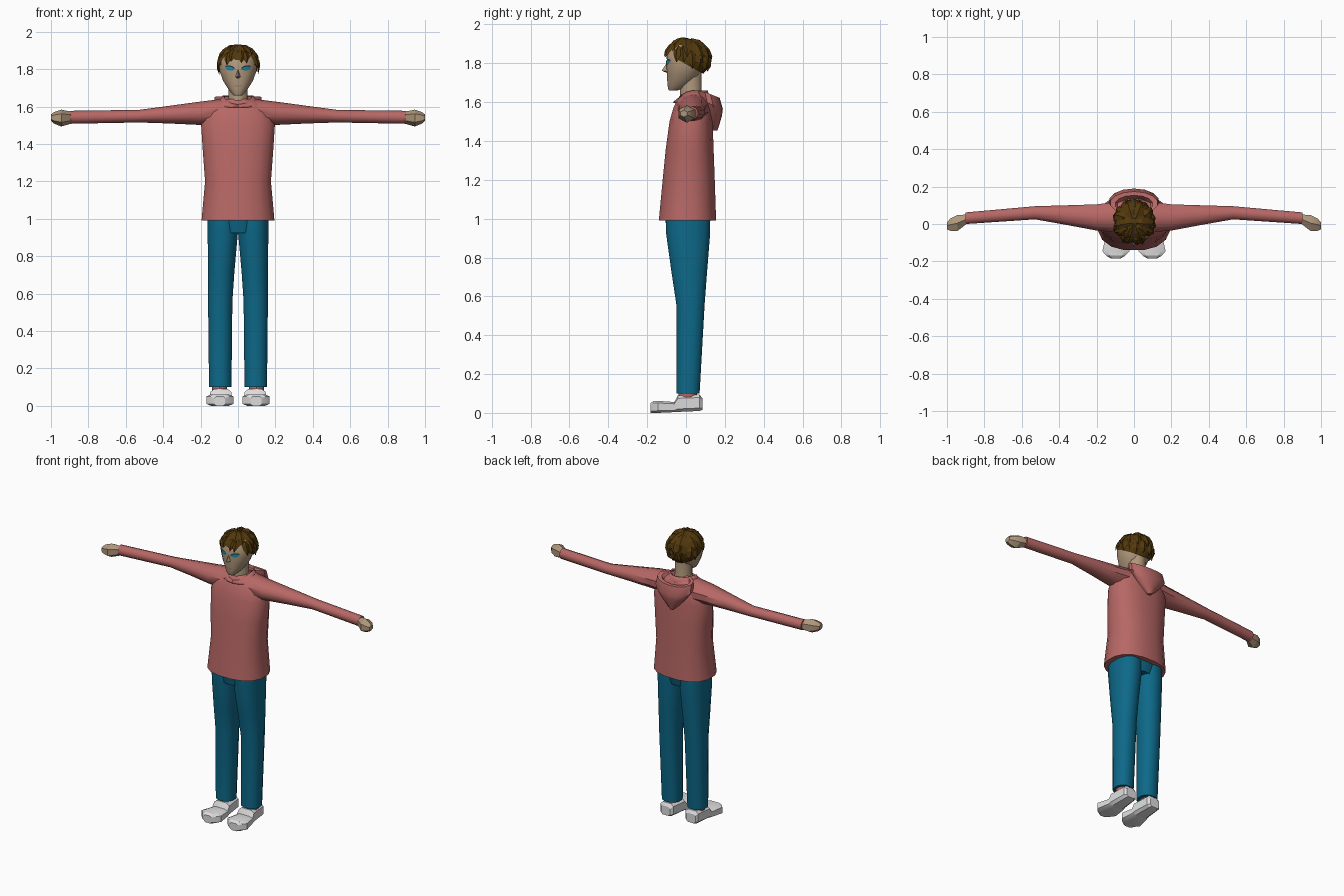
import bpy, bmesh, math, random
from mathutils import Vector

if "Cube" in bpy.data.objects:
    bpy.data.objects.remove(bpy.data.objects["Cube"])

random.seed(4)


def material(name, rgb):
    m = bpy.data.materials.new(name)
    m.diffuse_color = (*rgb, 1)
    m.use_nodes = True
    m.node_tree.nodes["Principled BSDF"].inputs["Base Color"].default_value = m.diffuse_color
    return m


RED = material("dusty_red", (0.47, 0.137, 0.13))
BLUE = material("denim_blue", (0.004, 0.14, 0.25))
SKIN = material("skin", (0.43, 0.31, 0.2))
HAIR = material("brown_hair", (0.085, 0.04, 0.004))
WHITE = material("shoe_white", (0.72, 0.72, 0.72))
EYE = material("eye_blue", (0.01, 0.24, 0.38))
DARK = material("lash_dark", (0.02, 0.02, 0.025))
LIP = material("lip", (0.3, 0.18, 0.12))


def make(name, bm, mat, mirror=False, angle=40):
    bmesh.ops.recalc_face_normals(bm, faces=bm.faces)
    me = bpy.data.meshes.new(name)
    bm.to_mesh(me)
    bm.free()
    me.materials.append(mat)
    for p in me.polygons:
        p.use_smooth = True
    me.set_sharp_from_angle(angle=math.radians(angle))
    ob = bpy.data.objects.new(name, me)
    bpy.context.collection.objects.link(ob)
    if mirror:
        ob.modifiers.new("mirror", 'MIRROR')
    return ob


def loft(name, mat, axis, rings, n=12, power=2.0, mirror=False, angle=40, tilt=None):
    """Skin rounded sections (t, a0, a1, b0, b1) placed along an axis."""
    bm = bmesh.new()
    loops = []
    for t, a0, a1, b0, b1 in rings:
        loop = []
        for i in range(n):
            ang = 2 * math.pi * (i + 0.5) / n
            c, s = math.cos(ang), math.sin(ang)
            c = math.copysign(abs(c) ** (2 / power), c) / math.cos(math.pi / n) ** (2 / power)
            s = math.copysign(abs(s) ** (2 / power), s) / math.cos(math.pi / n) ** (2 / power)
            a = (a0 + a1) / 2 + c * (a1 - a0) / 2
            b = (b0 + b1) / 2 + s * (b1 - b0) / 2
            co = {'x': (t, a, b), 'y': (a, t, b), 'z': (a, b, t)}[axis]
            v = Vector(co)
            if tilt:
                v.z += tilt(v)
            loop.append(bm.verts.new(v))
        loops.append(loop)
    for p, q in zip(loops, loops[1:]):
        for i in range(n):
            j = (i + 1) % n
            bm.faces.new((p[i], p[j], q[j], q[i]))
    bm.faces.new(loops[0])
    bm.faces.new(loops[-1])
    return make(name, bm, mat, mirror, angle)


# Sweater body and sleeves
loft("sweater_body", RED, 'z', [
    (0.99, -.195, .195, -.14, .155), (1.2, -.176, .176, -.12, .148),
    (1.36, -.188, .188, -.104, .142), (1.5, -.197, .197, -.085, .137),
    (1.57, -.178, .178, -.065, .133), (1.615, -.135, .135, -.045, .125),
    (1.64, -.085, .085, -.025, .11)], n=16, power=2.4)
loft("sleeve", RED, 'x', [
    (.08, -.045, .12, 1.5, 1.638), (.2, -.035, .105, 1.505, 1.624),
    (.36, -.005, .1, 1.512, 1.603), (.53, .025, .095, 1.517, 1.581),
    (.9, 0, .062, 1.51, 1.576)], n=10, mirror=True)

# Collar with an open V at the front
bm = bmesh.new()
rows = []
for i in range(17):
    a = 2 * math.pi * i / 16
    s, c = math.sin(a), math.cos(a)
    top = 1.612 + 0.048 * min(1, (1 - c) / 0.75)
    rows.append([bm.verts.new((.082 * s, .03 - .082 * c, top)),
                 bm.verts.new((.118 * s, .03 - .098 * c, min(top - .012, 1.6)))])
for p, q in zip(rows, rows[1:]):
    bm.faces.new((p[0], q[0], q[1], p[1]))
make("collar", bm, RED).modifiers.new("thickness", 'SOLIDIFY').thickness = 0.008

# Hood hanging behind the shoulders, rim sloping back
loft("hood", RED, 'z', [
    (1.455, -.012, .012, .125, .162), (1.495, -.055, .055, .1, .174),
    (1.55, -.095, .095, .08, .184), (1.605, -.13, .13, .06, .188),
    (1.655, -.125, .125, .05, .172), (1.65, -.1, .1, .06, .152),
    (1.61, -.08, .08, .07, .135)], n=14,
    tilt=lambda v: -0.4 * max(0, v.y - .09) * max(0, min(1, (v.z - 1.5) / .1)))

# Hands
loft("hand", SKIN, 'x', [
    (.885, .008, .052, 1.515, 1.567), (.945, -.038, .047, 1.5, 1.578),
    (.983, -.036, .028, 1.513, 1.567), (1.0, -.028, .008, 1.526, 1.556)],
    n=6, mirror=True, angle=25)

# Trousers
loft("trouser_leg", BLUE, 'z', [
    (.1, .035, .155, -.05, .07), (.56, .03, .16, -.05, .096),
    (.72, .019, .161, -.074, .108), (.92, .001, .162, -.102, .124),
    (1.0, -.002, .162, -.104, .125)], n=12, power=2.3, mirror=True)
loft("trouser_hips", BLUE, 'z', [
    (.925, -.1, .1, -.095, .11), (1.0, -.16, .16, -.105, .125)], n=14, power=2.5)

# Socks and shoes
loft("sock", RED, 'z', [(.04, .058, .138, -.04, .055), (.13, .058, .138, -.035, .055)],
     n=10, mirror=True)
loft("shoe", WHITE, 'y', [
    (.084, .06, .128, .015, .075), (.07, .046, .14, .01, .094),
    (-.042, .036, .148, .005, .09), (-.06, .034, .15, .004, .056),
    (-.145, .024, .169, 0, .062), (-.168, .045, .15, 0, .061),
    (-.184, .07, .125, 0, .05)], n=8, power=4, mirror=True, angle=30)

# Neck and head
loft("neck", SKIN, 'z', [
    (1.58, -.062, .062, -.035, .095), (1.65, -.052, .052, -.03, .08),
    (1.76, -.052, .052, -.03, .08)], n=12)
head = loft("head", SKIN, 'z', [
    (1.66, -.022, .022, -.088, -.045), (1.672, -.036, .036, -.093, -.01),
    (1.7, -.056, .056, -.096, .035), (1.74, -.081, .081, -.098, .07),
    (1.79, -.098, .098, -.1, .09), (1.85, -.098, .098, -.098, .095),
    (1.895, -.075, .075, -.07, .075)], n=16, power=2.2)

# Nose
bm = bmesh.new()
v = [bm.verts.new(c) for c in ((0, -.098, 1.803), (0, -.126, 1.762), (.018, -.09, 1.757),
                               (-.018, -.09, 1.757), (0, -.09, 1.747))]
for f in ((0, 1, 2), (0, 3, 1), (1, 4, 2), (1, 3, 4), (0, 2, 4, 3)):
    bm.faces.new([v[i] for i in f])
make("nose", bm, SKIN, angle=20)

# Painted face details follow the head surface
bpy.context.view_layer.update()


def face_plate(name, mat, xs, low, high, mirror=True, gap=.004):
    bm = bmesh.new()
    cols = []
    for x, lo, hi in zip(xs, low, high):
        col = []
        for z in (lo, hi):
            hit, loc, _, _ = head.ray_cast(Vector((x, -1, z)), Vector((0, 1, 0)))
            col.append(bm.verts.new((x, (loc.y if hit else -.09) - gap, z)))
        cols.append(col)
    for p, q in zip(cols, cols[1:]):
        bm.faces.new((p[0], q[0], q[1], p[1]))
    return make(name, bm, mat, mirror)


ex = (.018, .03, .043, .056, .068)
lid = (1.802, 1.81, 1.814, 1.815, 1.812)
face_plate("eye", EYE, ex, (1.798, 1.793, 1.792, 1.796, 1.806), lid)
face_plate("eyelash", DARK, ex, lid, [z + .006 for z in lid])
face_plate("mouth", LIP, (-.022, -.01, 0, .01, .022), (1.709, 1.707, 1.706, 1.707, 1.709),
           (1.711, 1.713, 1.712, 1.713, 1.711), mirror=False, gap=.002)

# Hair cap, trimmed along a line from forehead to nape
CEN, RAD = Vector((0, .008, 1.82)), Vector((.106, .114, .106))
bm = bmesh.new()
bmesh.ops.create_uvsphere(bm, u_segments=18, v_segments=12, radius=1)
for vert in bm.verts:
    vert.co = CEN + vert.co * RAD
bmesh.ops.bisect_plane(bm, geom=bm.verts[:] + bm.edges[:] + bm.faces[:],
                       plane_co=(0, 0, 1.795), plane_no=(0, .55, 1), clear_inner=True)
make("hair_cap", bm, HAIR)


# Hair clumps: tapered ridged locks combed outward from the crown
def on_scalp(theta, az, lift):
    d = Vector((math.sin(theta) * math.sin(az), -math.sin(theta) * math.cos(az), math.cos(theta)))
    return CEN + d * RAD * lift


bm = bmesh.new()
for count, start, end, width in ((6, -112, -38, .03), (11, -80, -24, .029), (16, -48, 0, .025)):
    for k in range(count):
        az = 2 * math.pi * (k + random.uniform(-.2, .2) + .5) / count
        limit = 82 + 46 * (1 - math.cos(az)) / 2 + random.uniform(-5, 5)
        t0, t1 = math.radians(max(4, limit + start)), math.radians(limit + end)
        side = Vector((math.cos(az), math.sin(az), 0))
        sway = random.uniform(-.15, .15)
        prev = None
        for f, w, lift in ((0, .5, 1.0), (.3, 1, 1.06), (.65, .8, 1.08)):
            th, a = t0 + (t1 - t0) * f, az + sway * f
            mid = on_scalp(th, a, lift - .05)
            cur = [bm.verts.new(mid - side * width * w),
                   bm.verts.new(on_scalp(th, a, lift + .05)),
                   bm.verts.new(mid + side * width * w)]
            if prev:
                for i in range(3):
                    j = (i + 1) % 3
                    bm.faces.new((prev[i], prev[j], cur[j], cur[i]))
            else:
                bm.faces.new(cur)
            prev = cur
        tip = bm.verts.new(on_scalp(t1, az + sway, random.uniform(1.06, 1.15)))
        for i in range(3):
            bm.faces.new((prev[i], prev[(i + 1) % 3], tip))
make("hair_locks", bm, HAIR, angle=20)
